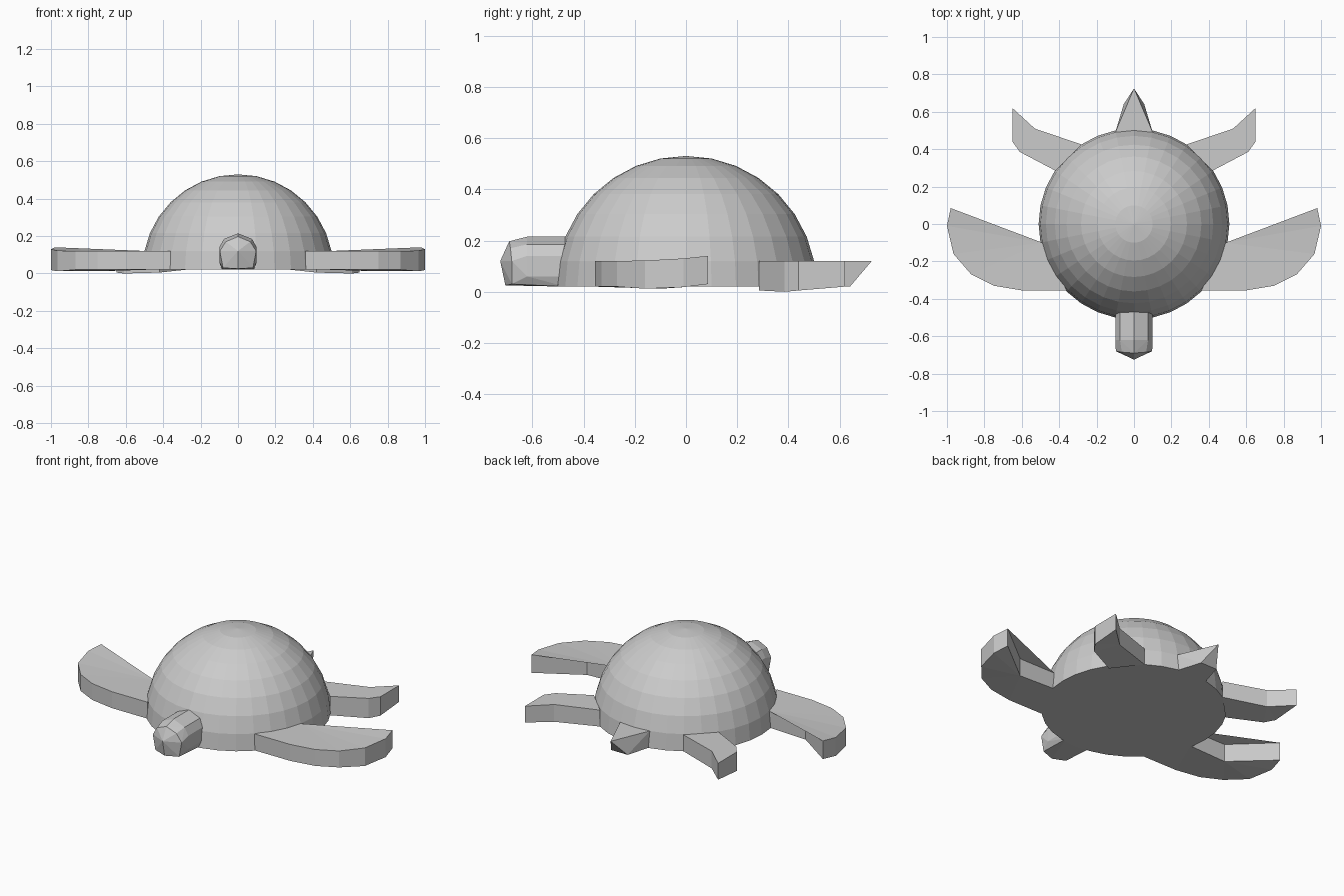
import bpy, bmesh

if "Cube" in bpy.data.objects:
    bpy.data.objects.remove(bpy.data.objects["Cube"])


def finish(bm, name, mirror=False):
    bmesh.ops.recalc_face_normals(bm, faces=bm.faces[:])
    mesh = bpy.data.meshes.new(name)
    bm.to_mesh(mesh)
    bm.free()
    obj = bpy.data.objects.new(name, mesh)
    bpy.context.collection.objects.link(obj)
    if mirror:
        obj.modifiers.new("Mirror", 'MIRROR')
    return obj


def slab(name, outline):
    """Flat limb from an outline of (x, y, bottom z, top z), mirrored in x."""
    bm = bmesh.new()
    low = [bm.verts.new((x, y, b)) for x, y, b, t in outline]
    top = [bm.verts.new((x, y, t)) for x, y, b, t in outline]
    caps = [bm.faces.new(low[::-1]), bm.faces.new(top)]
    for i in range(len(outline)):
        j = (i + 1) % len(outline)
        bm.faces.new((low[i], low[j], top[j], top[i]))
    bmesh.ops.triangulate(bm, faces=caps)
    return finish(bm, name, True)


def hull(name, half):
    """Convex faceted form from points on the +x half."""
    bm = bmesh.new()
    for x, y, z in half:
        bm.verts.new((x, y, z))
        if x > 0:
            bm.verts.new((-x, y, z))
    bmesh.ops.convex_hull(bm, input=bm.verts[:])
    return finish(bm, name)


# Domed shell with a flat belly
R, BASE = 0.51, 0.02
bm = bmesh.new()
bmesh.ops.create_uvsphere(bm, u_segments=32, v_segments=16, radius=R)
bmesh.ops.delete(bm, geom=[v for v in bm.verts if v.co.z < -0.001], context='VERTS')
bmesh.ops.holes_fill(bm, edges=[e for e in bm.edges if e.is_boundary], sides=0)
bmesh.ops.translate(bm, verts=bm.verts[:], vec=(0, 0, BASE))
finish(bm, "shell")

# Swept front flippers
slab("front_flippers", [
    (0.36, -0.355, 0.02, 0.12), (0.60, -0.355, 0.02, 0.12),
    (0.75, -0.33, 0.02, 0.12), (0.87, -0.27, 0.02, 0.12),
    (0.965, -0.16, 0.012, 0.122), (1.0, -0.01, 0.018, 0.13),
    (0.98, 0.085, 0.03, 0.14), (0.735, -0.10, 0.012, 0.12),
    (0.49, -0.10, 0.02, 0.12)])

# Rear flippers
slab("rear_flippers", [
    (0.42, 0.285, 0.005, 0.12), (0.61, 0.385, 0.0, 0.12),
    (0.65, 0.44, 0.005, 0.12), (0.65, 0.62, 0.02, 0.12),
    (0.53, 0.51, 0.015, 0.12), (0.28, 0.425, 0.02, 0.12)])

# Pointed tail, upturned at the tip
hull("tail", [
    (0.1, 0.49, 0.02), (0.1, 0.49, 0.12),
    (0.055, 0.64, 0.02), (0, 0.725, 0.12)])

# Faceted head
hull("head", [
    (0.085, -0.47, 0.02), (0.1, -0.48, 0.06), (0.1, -0.48, 0.14),
    (0.075, -0.47, 0.185), (0, -0.46, 0.215),
    (0.1, -0.62, 0.06), (0.1, -0.62, 0.14),
    (0.075, -0.62, 0.185), (0, -0.62, 0.215),
    (0.065, -0.685, 0.17), (0.097, -0.68, 0.12), (0.08, -0.68, 0.03),
    (0, -0.69, 0.197), (0, -0.725, 0.12), (0, -0.705, 0.025)])
